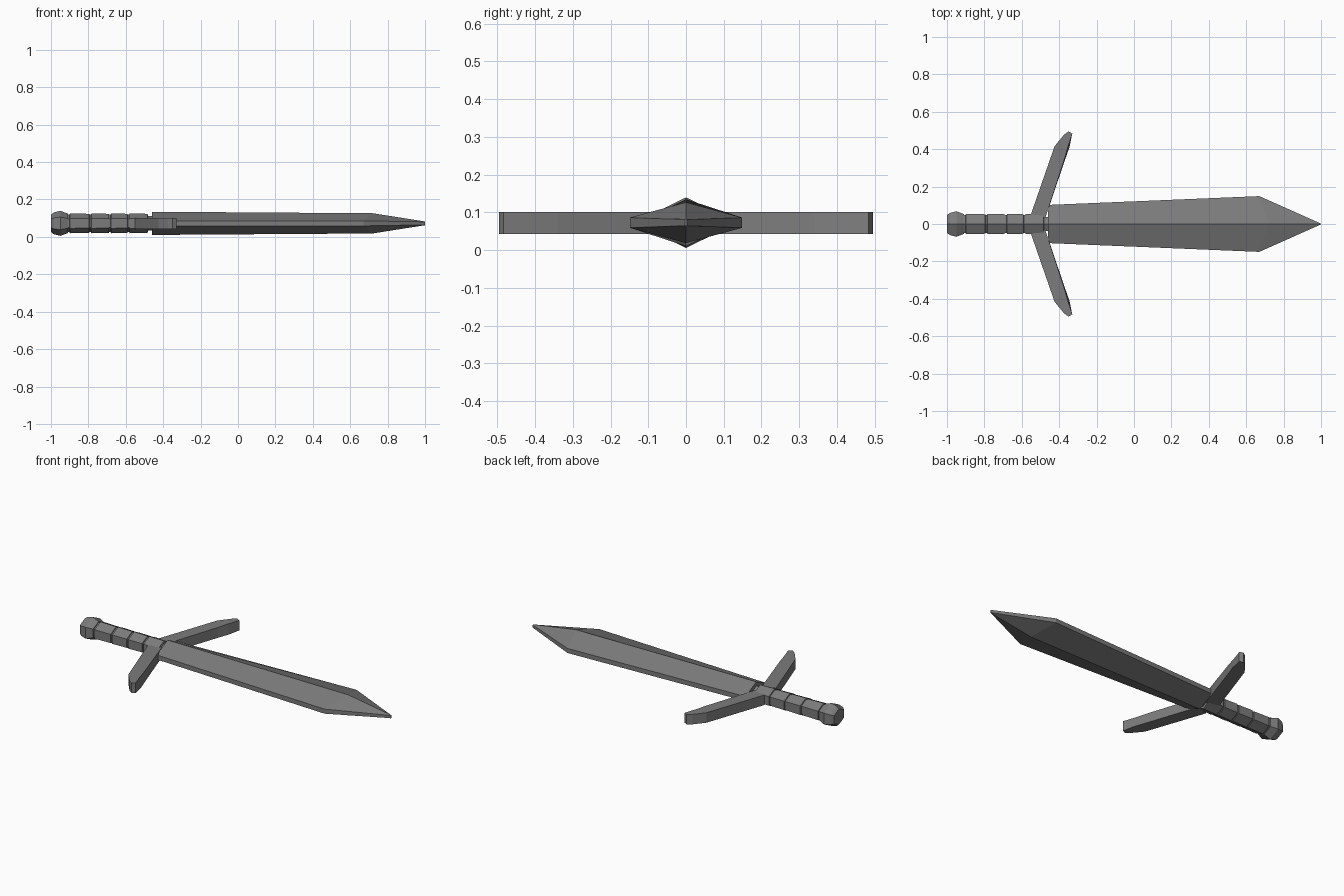
import bpy
import bmesh

cube = bpy.data.objects.get("Cube")
if cube:
    bpy.data.objects.remove(cube, do_unlink=True)

MID_Z = 0.0725

steel = bpy.data.materials.new("dark grey")
steel.use_nodes = True
steel.diffuse_color = (0.2, 0.2, 0.2, 1)
steel.node_tree.nodes["Principled BSDF"].inputs["Base Color"].default_value = (0.2, 0.2, 0.2, 1)


def finish(name, bm):
    bmesh.ops.recalc_face_normals(bm, faces=bm.faces)
    mesh = bpy.data.meshes.new(name)
    bm.to_mesh(mesh)
    bm.free()
    mesh.materials.append(steel)
    obj = bpy.data.objects.new(name, mesh)
    bpy.context.collection.objects.link(obj)
    return obj


def loft(name, sections):
    """Six-sided loft along x; section = (ridge x, edge x, half width, ridge height, edge height)."""
    bm = bmesh.new()
    rings = []
    for rx, ex, w, h, e in sections:
        pts = [(rx, 0, h), (ex, w, e), (ex, w, -e), (rx, 0, -h), (ex, -w, -e), (ex, -w, e)]
        rings.append([bm.verts.new((x, y, z + MID_Z)) for x, y, z in pts])
    for a, b in zip(rings, rings[1:]):
        for i in range(6):
            j = (i + 1) % 6
            bm.faces.new((a[i], a[j], b[j], b[i]))
    bm.faces.new(rings[0])
    bm.faces.new(rings[-1])
    return finish(name, bm)


def handle_section(x, r):
    return (x, x, r * 1.02, r, r / 2)


# Blade: diamond section with thin flat edges and a point
loft("blade", [
    (-0.46, -0.46, 0.102, 0.062, 0.0135),
    (0.72, 0.67, 0.149, 0.054, 0.0135),
    (1.0, 1.0, 0.002, 0.010, 0.008),
])

# Pommel
loft("pommel", [handle_section(x, r) for x, r in
                [(-1.0, 0.046), (-0.985, 0.058), (-0.95, 0.067), (-0.91, 0.052)]])

# Grip: wrapped segments parted by narrow grooves
grip = [(-0.915, 0.046)]
ends = [-0.905, -0.79, -0.685, -0.585, -0.478]
for start, end in zip(ends, ends[1:]):
    grip += [(start + 0.004, 0.046), (start + 0.006, 0.053),
             (end - 0.006, 0.051), (end - 0.004, 0.046)]
loft("grip", [handle_section(x, r) for x, r in grip])

# Neck joining the grip to the blade
loft("neck", [handle_section(x, 0.038) for x in (-0.5, -0.45)])

# Crossguard: swept arms, inner side slightly slanted
outer = [(-0.55, 0.055), (-0.425, 0.415), (-0.375, 0.477), (-0.35, 0.495)]
inner = [(-0.33, 0.483), (-0.345, 0.41), (-0.37, 0.34), (-0.475, 0.03)]
half = [(x, y, 0.0) for x, y in outer]
half += [(x, y, s) for (x, y), s in zip(inner, (0, 0.009, 0.004, 0))]
bm = bmesh.new()
for side in (1, -1):
    low = [bm.verts.new((x, y * side, 0.042)) for x, y, s in half]
    top = [bm.verts.new((x - s, y * side, 0.101)) for x, y, s in half]
    bm.faces.new(low)
    bm.faces.new(top)
    for i in range(len(half)):
        j = (i + 1) % len(half)
        bm.faces.new((low[i], low[j], top[j], top[i]))
finish("crossguard", bm)
